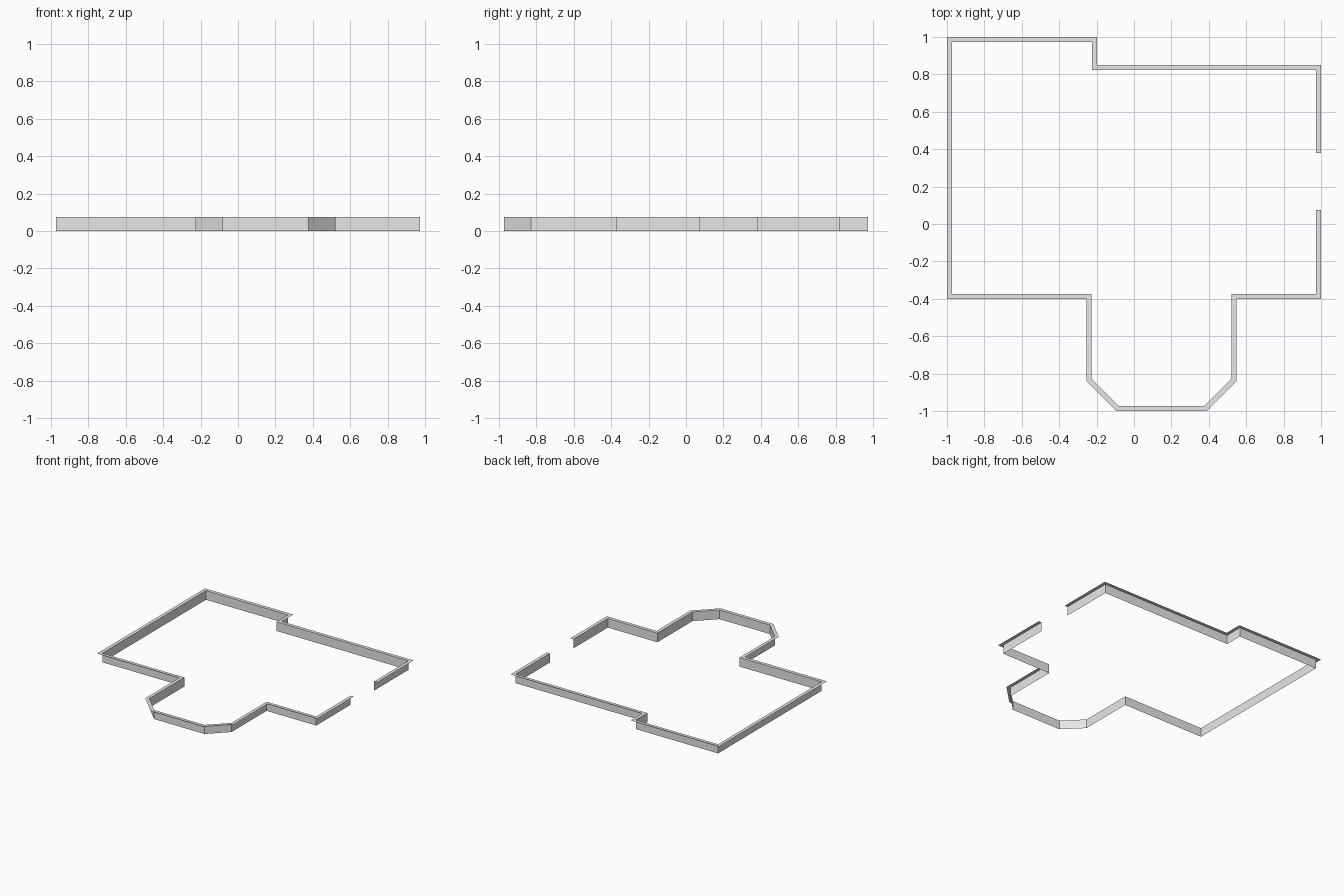
import bpy
import bmesh
from mathutils import Vector

cube = bpy.data.objects.get("Cube")
if cube:
    bpy.data.objects.remove(cube, do_unlink=True)

HEIGHT = 0.075
LIP = 0.028

# Wall line, running anticlockwise from one side of the doorway to the other
PATH = [Vector(p) for p in (
    (0.972, 0.38), (0.972, 0.823), (-0.225, 0.823), (-0.225, 0.972),
    (-0.972, 0.972), (-0.972, -0.373), (-0.227, -0.373), (-0.227, -0.828),
    (-0.082, -0.972), (0.376, -0.972), (0.521, -0.828), (0.521, -0.373),
    (0.972, -0.373), (0.972, 0.075))]


def outward(a, b):
    d = (b - a).normalized()
    return Vector((d.y, -d.x))


def mitred_offset(path, width):
    """Offset an open path outward with mitred corners."""
    normals = [outward(a, b) for a, b in zip(path, path[1:])]
    result = []
    for i, p in enumerate(path):
        n1 = normals[max(i - 1, 0)]
        n2 = normals[min(i, len(normals) - 1)]
        result.append(p + (n1 + n2) * width / (1 + n1.dot(n2)))
    return result


def strip(name, first, second, material):
    """Join two matching rows of points with a sheet of quads."""
    bm = bmesh.new()
    row_a = [bm.verts.new(p) for p in first]
    row_b = [bm.verts.new(p) for p in second]
    for i in range(len(row_a) - 1):
        bm.faces.new((row_a[i], row_a[i + 1], row_b[i + 1], row_b[i]))
    mesh = bpy.data.meshes.new(name)
    bm.to_mesh(mesh)
    bm.free()
    mesh.materials.append(material)
    obj = bpy.data.objects.new(name, mesh)
    bpy.context.collection.objects.link(obj)
    return obj


grey = bpy.data.materials.new("light_grey")
grey.use_nodes = True
colour = (0.8, 0.8, 0.8, 1.0)
grey.diffuse_color = colour
grey.node_tree.nodes["Principled BSDF"].inputs["Base Color"].default_value = colour

bottom = [p.to_3d() for p in PATH]
top = [Vector((p.x, p.y, HEIGHT)) for p in PATH]
rim = [Vector((p.x, p.y, HEIGHT)) for p in mitred_offset(PATH, LIP)]

# Upright skirting sheet and the flat lip around its top
strip("skirting_wall", bottom, top, grey)
strip("top_lip", rim, top, grey)
